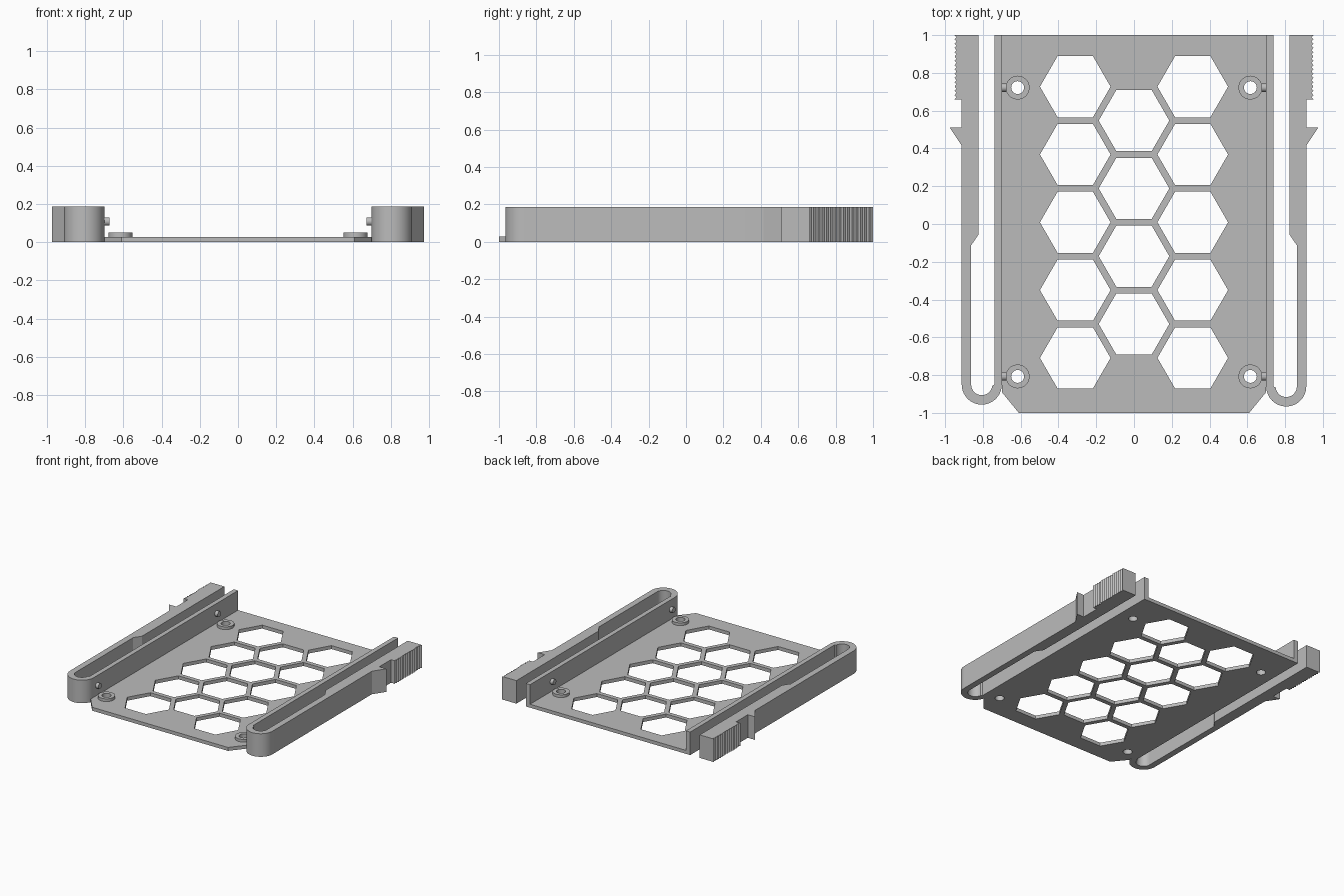
import bpy, bmesh
from math import cos, sin, pi, radians

cube = bpy.data.objects.get("Cube")
if cube:
    bpy.data.objects.remove(cube, do_unlink=True)

grey = bpy.data.materials.new("plain grey")
grey.use_nodes = True
GREY = (0.5, 0.5, 0.5, 1)
grey.diffuse_color = GREY
grey.node_tree.nodes["Principled BSDF"].inputs["Base Color"].default_value = GREY


def arc(cx, cy, r, start, end, steps):
    """Points along an arc, both ends included."""
    angles = [start + (end - start) * i / steps for i in range(steps + 1)]
    return [(cx + r * cos(a), cy + r * sin(a)) for a in angles]


def ring(cx, cy, r, sides, hole=False):
    points = arc(cx, cy, r, 0, 2 * pi, sides)[:-1]
    return points[::-1] if hole else points


def finish(obj):
    obj.data.materials.clear()
    obj.data.materials.append(grey)
    bpy.ops.object.select_all(action="DESELECT")
    obj.select_set(True)
    bpy.context.view_layer.objects.active = obj
    bpy.ops.object.shade_smooth_by_angle(angle=radians(30))


def extrude_outlines(name, outlines, z0, z1):
    """Fill closed outlines (inner ones become holes) and extrude them in z."""
    curve = bpy.data.curves.new(name, "CURVE")
    curve.dimensions = "2D"
    curve.fill_mode = "BOTH"
    curve.extrude = (z1 - z0) / 2
    for points in outlines:
        spline = curve.splines.new("POLY")
        spline.points.add(len(points) - 1)
        for p, (x, y) in zip(spline.points, points):
            p.co = (x, y, 0, 1)
        spline.use_cyclic_u = True
    temp = bpy.data.objects.new(name + " outline", curve)
    bpy.context.collection.objects.link(temp)
    graph = bpy.context.evaluated_depsgraph_get()
    mesh = bpy.data.meshes.new_from_object(temp.evaluated_get(graph))
    bpy.data.objects.remove(temp, do_unlink=True)

    bm = bmesh.new()
    bm.from_mesh(mesh)
    bmesh.ops.remove_doubles(bm, verts=bm.verts, dist=0.0002)
    bmesh.ops.recalc_face_normals(bm, faces=bm.faces)
    bmesh.ops.translate(bm, verts=bm.verts, vec=(0, 0, (z0 + z1) / 2))
    bm.to_mesh(mesh)
    bm.free()
    obj = bpy.data.objects.new(name, mesh)
    bpy.context.collection.objects.link(obj)
    finish(obj)


PLATE_TOP, BOSS_TOP, ARM_TOP = 0.028, 0.05, 0.187
WALL_IN, WALL_OUT = 0.70, 0.738
SIDES = (("left", 1), ("right", -1))
ENDS = (("back", 0.722), ("front", -0.807))
BOSS_X, HOLE_R = 0.616, 0.034

# Base plate with honeycomb openings and screw holes
plate = [(-0.61, -1), (0.61, -1), (WALL_IN, -0.89), (WALL_IN, 1),
         (-WALL_IN, 1), (-WALL_IN, -0.89)]
pitch, hex_r = 0.359, 0.187
holes = []
for cx, rows, middle in ((-0.311, 5, 0.009), (0, 4, 0.009), (0.311, 5, 0.009)):
    for i in range(rows):
        holes.append(ring(cx, middle + (i - (rows - 1) / 2) * pitch, hex_r, 6, True))
for _, s in SIDES:
    for _, y in ENDS:
        holes.append(ring(s * BOSS_X, y, HOLE_R, 32, True))
extrude_outlines("base_plate", [plate] + holes, 0, PLATE_TOP)

# Side rails: inner wall, U-bend and outer spring arm with barb and ridged grip
for side, s in SIDES:
    bend_y = -0.86 if s > 0 else -0.85
    bend_x = 0.806
    outline = [(WALL_IN, 1)]
    outline += arc(bend_x, bend_y, bend_x - WALL_IN, pi, 2 * pi, 32)
    outline += [(0.912, 0.415), (0.975, 0.51), (0.912, 0.51), (0.912, 0.66)]
    teeth = 15
    step = 0.34 / teeth
    for i in range(teeth):
        outline += [(0.95, 0.66 + i * step), (0.94, 0.66 + (i + 0.5) * step)]
    outline += [(0.95, 1), (0.823, 1), (0.823, -0.055), (0.862, -0.113)]
    outline += arc(bend_x, bend_y, 0.056, 0, -pi, 32)[:-1]
    outline += [(WALL_OUT, bend_y), (WALL_OUT, 1)]
    extrude_outlines(side + "_spring_rail", [[(s * x, y) for x, y in outline]], 0, ARM_TOP)

    for end, y in ENDS:
        # Raised screw boss
        tag = end + "_" + side
        extrude_outlines(tag + "_screw_boss",
                         [ring(s * BOSS_X, y, 0.063, 40),
                          ring(s * BOSS_X, y, HOLE_R, 32, True)],
                         PLATE_TOP, BOSS_TOP)
        # Locating pin on the inner wall
        bpy.ops.mesh.primitive_cylinder_add(
            vertices=24, radius=0.022, depth=0.045,
            location=(s * 0.6965, y, 0.108), rotation=(0, pi / 2, 0))
        pin = bpy.context.object
        pin.name = tag + "_locating_pin"
        finish(pin)
